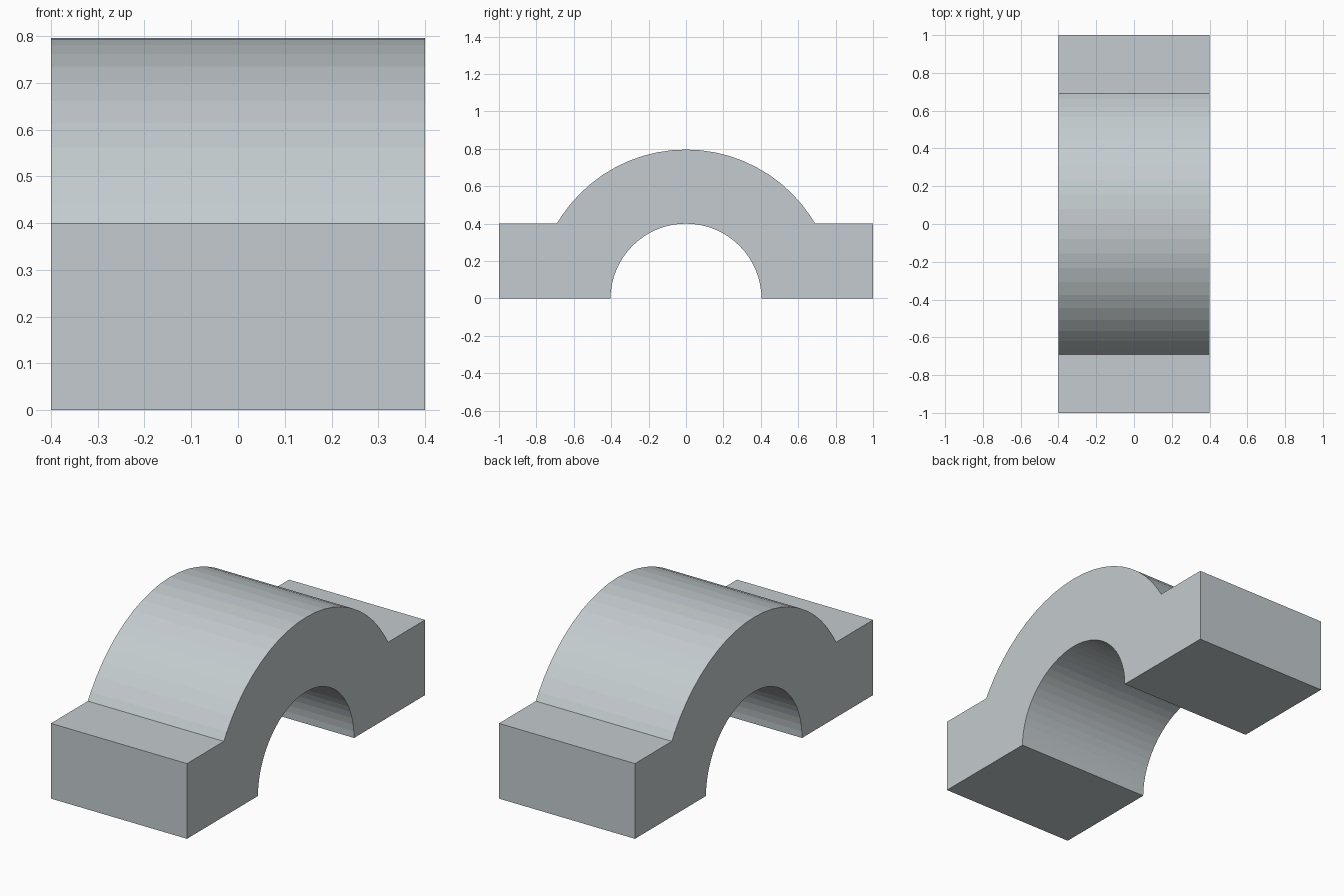
import bpy, bmesh
from math import sin, cos, asin, pi, radians

cube = bpy.data.objects.get("Cube")
if cube:
    bpy.data.objects.remove(cube, do_unlink=True)

# Material
steel = bpy.data.materials.new("light_grey_steel")
steel.use_nodes = True
colour = (0.55, 0.60, 0.62, 1)
steel.diffuse_color = colour
steel.node_tree.nodes["Principled BSDF"].inputs["Base Color"].default_value = colour

HALF_WIDTH, HALF_LENGTH, FOOT_HEIGHT = 0.4, 1.0, 0.4
AXIS_Z = -0.004          # the bore axis sits just below the mating face
OUTER_R, BORE_R = 0.8, 0.404
STEP = radians(5.625)


def arc(radius, floor):
    """Points from +y over the top to -y, cut off at the floor height."""
    start = asin((floor - AXIS_Z) / radius)
    first = int(start / STEP) + 1
    count = round(pi / STEP)
    angles = [start] + [i * STEP for i in range(first, count - first + 1)] + [pi - start]
    return [(radius * cos(a), AXIS_Z + radius * sin(a)) for a in angles]


# Side profile: feet, crown and bore
profile = [(HALF_LENGTH, 0), (HALF_LENGTH, FOOT_HEIGHT)]
profile += arc(OUTER_R, FOOT_HEIGHT)
profile += [(-HALF_LENGTH, FOOT_HEIGHT), (-HALF_LENGTH, 0)]
profile += reversed(arc(BORE_R, 0))

# Extrude the profile across the width
bm = bmesh.new()
face = bm.faces.new([bm.verts.new((-HALF_WIDTH, y, z)) for y, z in profile])
result = bmesh.ops.extrude_face_region(bm, geom=[face], use_keep_orig=True)
moved = [g for g in result["geom"] if isinstance(g, bmesh.types.BMVert)]
bmesh.ops.translate(bm, verts=moved, vec=(2 * HALF_WIDTH, 0, 0))
bmesh.ops.recalc_face_normals(bm, faces=bm.faces)

mesh = bpy.data.meshes.new("bearing_cap")
bm.to_mesh(mesh)
bm.free()
mesh.materials.append(steel)
cap = bpy.data.objects.new("bearing_cap", mesh)
bpy.context.collection.objects.link(cap)
